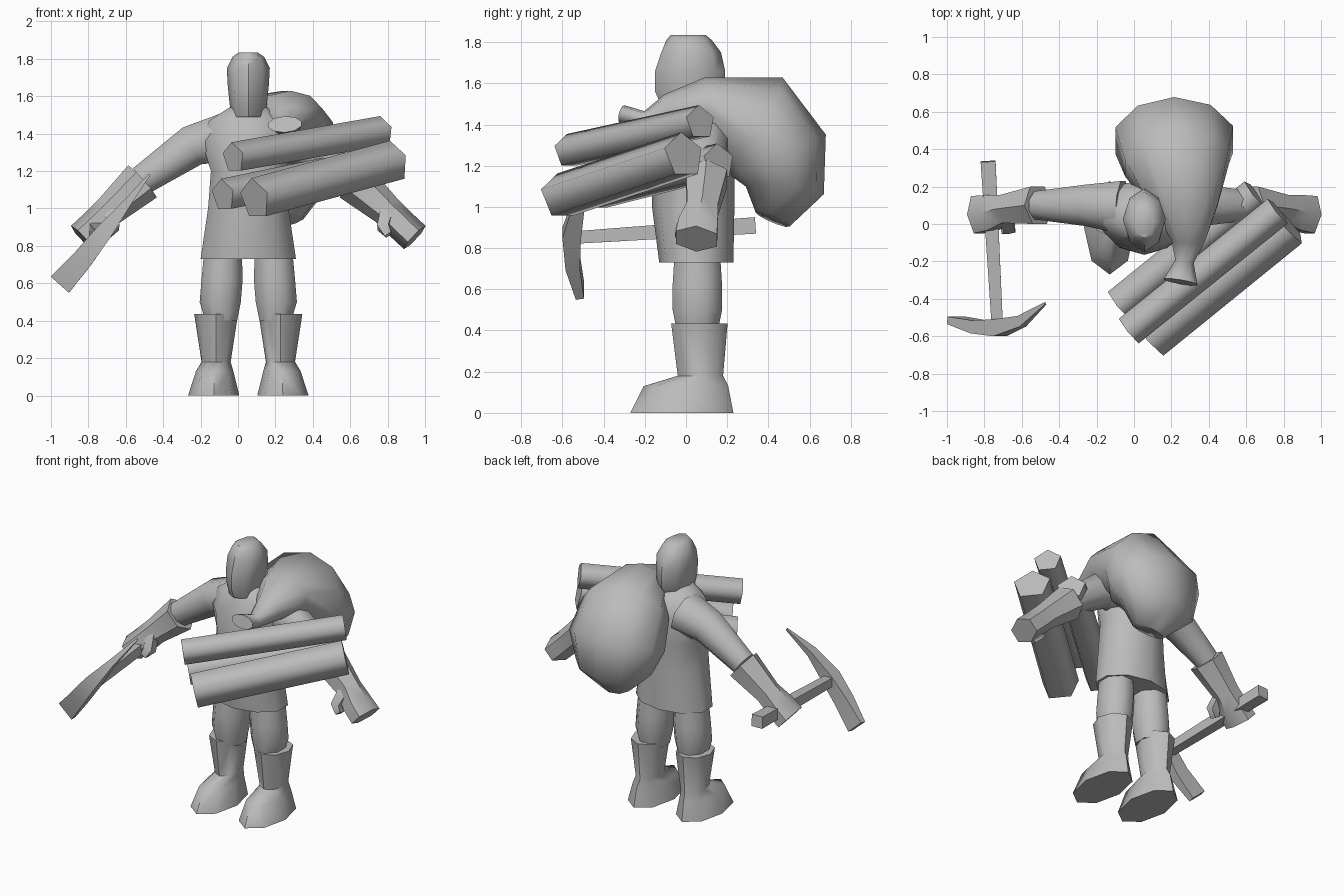
import bpy, bmesh, math
from mathutils import Vector

if "Cube" in bpy.data.objects:
    bpy.data.objects.remove(bpy.data.objects["Cube"])

CX = 0.055  # mirror line of the figure
grey = bpy.data.materials.new("plain grey")
grey.diffuse_color = (0.5, 0.5, 0.5, 1)
grey.use_nodes = True
grey.node_tree.nodes["Principled BSDF"].inputs["Base Color"].default_value = grey.diffuse_color


def loft(name, rings, n=8, side=(1, 0, 0), axis=None, turn=0.5, smooth=50, x=0.0, mirror=False):
    """Skin n-sided rings (x, y, z, half width along side, half width across)."""
    bm = bmesh.new()
    loops = []
    angles = [2 * math.pi * (i + turn) / n for i in range(n)]
    ku = max(abs(math.cos(t)) for t in angles)
    kv = max(abs(math.sin(t)) for t in angles)
    for i, (px, py, pz, a, b) in enumerate(rings):
        p0 = Vector(rings[max(i - 1, 0)][:3])
        p1 = Vector(rings[min(i + 1, len(rings) - 1)][:3])
        t = Vector(axis) if axis else (p1 - p0).normalized()
        u = Vector(side)
        u = (u - t * u.dot(t)).normalized()
        v = t.cross(u)
        c = Vector((px, py, pz))
        loops.append([bm.verts.new(c + u * (a * math.cos(w) / ku) + v * (b * math.sin(w) / kv))
                      for w in angles])
    for lo, hi in zip(loops, loops[1:]):
        for j in range(n):
            k = (j + 1) % n
            bm.faces.new((lo[j], lo[k], hi[k], hi[j]))
    bm.faces.new(loops[0][::-1])
    bm.faces.new(loops[-1])
    bmesh.ops.recalc_face_normals(bm, faces=bm.faces)
    me = bpy.data.meshes.new(name)
    bm.to_mesh(me)
    bm.free()
    me.materials.append(grey)
    ob = bpy.data.objects.new(name, me)
    ob.location.x = x
    bpy.context.collection.objects.link(ob)
    bpy.context.view_layer.objects.active = ob
    ob.select_set(True)
    bpy.ops.object.shade_smooth_by_angle(angle=math.radians(smooth))
    ob.select_set(False)
    if mirror:
        ob.modifiers.new("mirror", 'MIRROR')
    return ob


UP = (0, 0, 1)

# Tunic with flared skirt
loft("tunic", [(0, .05, .73, .255, .18), (0, .035, 1.0, .215, .20), (0, .035, 1.2, .20, .20),
               (0, .05, 1.36, .25, .19), (0, .05, 1.47, .21, .15), (0, .03, 1.54, .10, .10)],
     n=10, axis=UP, x=CX)

# Hooded head
loft("head", [(0, .01, 1.49, .09, .13), (0, .02, 1.56, .10, .17), (0, .02, 1.66, .11, .17),
              (0, .025, 1.75, .115, .145), (0, .015, 1.81, .085, .11), (0, .01, 1.835, .05, .085)],
     axis=UP, turn=0, x=CX)

# Arms and gauntlets
loft("upper_arm", [(-.12, .09, 1.38, .14, .13), (-.30, .10, 1.335, .11, .11),
                   (-.57, .10, 1.15, .075, .08)], side=(0, 1, 0), x=CX, mirror=True)
loft("glove", [(-.565, .10, 1.145, .10, .115), (-.74, .08, .99, .075, .085),
               (-.82, .06, .91, .095, .085), (-.89, .05, .845, .10, .085)],
     n=6, side=(0, 1, 0), x=CX, mirror=True)
loft("thumb", [(-.74, .04, .99, .03, .035), (-.72, -.02, .90, .03, .03), (-.75, -.035, .86, .02, .02)],
     n=4, side=(0, 1, 0), x=CX, mirror=True)

# Legs and boots
loft("leg", [(-.145, .055, .40, .085, .10), (-.15, .055, .50, .11, .12), (-.14, .055, .62, .11, .12),
             (-.135, .055, .78, .10, .11)], axis=UP, x=CX, mirror=True)
loft("boot", [(-.185, -.02, 0, .137, .25), (-.18, .00, .13, .10, .205), (-.172, .07, .18, .078, .11),
              (-.172, .065, .435, .117, .137)], axis=UP, turn=0, x=CX, mirror=True)

# Sack slung over the shoulder, tied mouth in front
loft("sack", [(.25, -.31, 1.45, .09, .045), (.27, -.20, 1.42, .05, .045), (.29, -.08, 1.46, .09, .09),
              (.28, .08, 1.50, .17, .13), (.23, .33, 1.42, .28, .25), (.215, .45, 1.25, .315, .25),
              (.22, .48, 1.08, .25, .19), (.24, .42, .94, .11, .09)], n=10, smooth=60)

# Bundle of three five-sided logs
for name, a, b, r in (("top_log", (-.025, -.57, 1.27), (.77, .07, 1.41), .085),
                      ("front_log", (.09, -.61, 1.05), (.83, -.01, 1.25), .115),
                      ("back_log", (-.08, -.43, 1.07), (.65, .16, 1.22), .09)):
    loft(name, [(*a, r, r), (*b, r, r)], n=5, side=UP, turn=0, smooth=75)

# Pickaxe
loft("pick_handle", [(-.78, .335, .91, .04, .04), (-.73, -.56, .85, .03, .03)], n=4, smooth=30)
loft("pick_head", [(-.95, -.515, .595, .02, .065), (-.83, -.55, .73, .035, .055),
                   (-.72, -.555, .87, .045, .045), (-.60, -.52, 1.02, .03, .022),
                   (-.475, -.425, 1.18, .006, .006)], n=4, side=(0, 1, 0), smooth=30)
